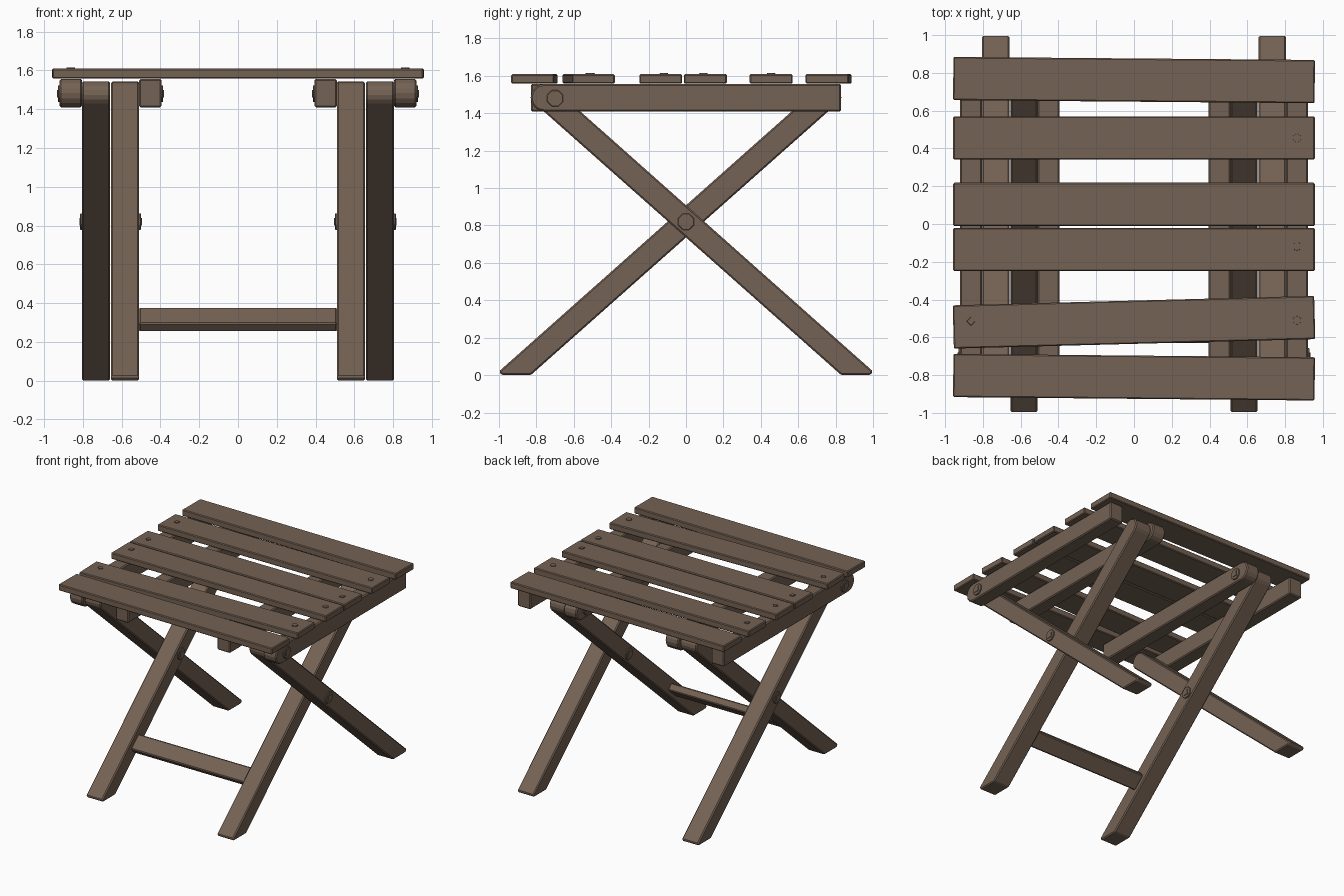
import bpy, bmesh, math
from mathutils import Matrix

if "Cube" in bpy.data.objects:
    bpy.data.objects.remove(bpy.data.objects["Cube"])

wood = bpy.data.materials.new("brown wood")
wood.use_nodes = True
wood.diffuse_color = (0.175, 0.122, 0.088, 1)
wood.node_tree.nodes["Principled BSDF"].inputs["Base Color"].default_value = wood.diffuse_color


def prism(name, x0, x1, profile, bevel=0.008, mirror=True):
    """Extrude a (y, z) outline from x0 to x1, optionally mirrored across x."""
    bm = bmesh.new()
    base = bm.faces.new([bm.verts.new((x0, y, z)) for y, z in profile])
    # Keep the starting face so the solid is closed at both ends
    ext = bmesh.ops.extrude_face_region(bm, geom=[base], use_keep_orig=True)
    for v in ext["geom"]:
        if isinstance(v, bmesh.types.BMVert):
            v.co.x = x1
    bmesh.ops.recalc_face_normals(bm, faces=bm.faces)
    mesh = bpy.data.meshes.new(name)
    bm.to_mesh(mesh)
    bm.free()
    mesh.materials.append(wood)
    ob = bpy.data.objects.new(name, mesh)
    bpy.context.collection.objects.link(ob)
    if bevel:
        mod = ob.modifiers.new("bevel", "BEVEL")
        mod.width = bevel
        mod.segments = 1
        mod.limit_method = "ANGLE"
        mod.angle_limit = math.radians(40)
    if mirror:
        ob.modifiers.new("mirror", "MIRROR")
    return ob


def arc(cy, cz, r, a0, a1, n):
    """Points of an arc in the (y, z) plane, angles in degrees."""
    angles = [math.radians(a0 + (a1 - a0) * i / n) for i in range(n + 1)]
    return [(cy + r * math.cos(a), cz + r * math.sin(a)) for a in angles]


def rect(y0, y1, z0, z1):
    return [(y0, z0), (y1, z0), (y1, z1), (y0, z1)]


def flip(profile):
    return [(-y, z) for y, z in profile]


# Crossed legs: outer pair leans to the front, inner pair to the back
SLOPE, PIVOT = 0.89, 0.82
tilt = math.degrees(math.atan(SLOPE))
leg = [(0.83, 0), (0.985, 0), (1.0, 0.02)]
leg += arc(-0.74, PIVOT + 0.74 * SLOPE, 0.065, 90 - tilt, 270 - tilt, 8)
prism("outer_leg", 0.66, 0.805, leg)
prism("inner_leg", 0.51, 0.655, flip(leg))

# Seat rails, each with one rounded end at its hinge
rail = [(0.83, 1.41), (0.83, 1.557)] + arc(-0.757, 1.4835, 0.0735, 90, 270, 8)
prism("outer_rail", 0.805, 0.92, rail)
prism("inner_rail", 0.395, 0.51, flip(rail))

# Stretcher between the inner legs, turned to lie along them
stretcher = prism("stretcher", -0.512, 0.512, rect(-0.065, 0.065, -0.03, 0.03), mirror=False)
stretcher.matrix_world = (Matrix.Translation((0, -0.567, 0.315))
                          @ Matrix.Rotation(math.radians(tilt), 4, "X"))

# Bolts at the hinges and at the crossings
for name, x, out, y, z in [("hinge_bolt_outer", 0.92, 1, -0.7, 1.48),
                           ("hinge_bolt_inner", 0.395, -1, 0.7, 1.48),
                           ("cross_bolt_outer", 0.805, 1, 0, PIVOT),
                           ("cross_bolt_inner", 0.51, -1, 0, PIVOT)]:
    prism(name + "_nut", x - 0.01 * out, x + 0.009 * out,
          arc(y, z, 0.047, 22.5, 337.5, 7), 0.003)
    prism(name + "_tip", x, x + 0.014 * out, rect(y - 0.02, y + 0.02, z - 0.02, z + 0.02), 0)

# Seat slats: centre y, and twist as y change from the middle to each end
WIDTH, HALF = 0.229, 0.957
slats = [(0.762, -0.008), (0.455, 0), (0.104, 0), (-0.135, 0), (-0.52, 0.025), (-0.811, -0.009)]
for i, (y, skew) in enumerate(slats):
    slat = prism(f"slat_{i + 1}", -HALF, HALF,
                 rect(-WIDTH / 2, WIDTH / 2, 1.558, 1.609), 0.006, False)
    slat.location.y = y
    slat.rotation_euler.z = math.atan(skew / HALF)

# Screw heads on the four middle slats: sides and turn for each head
heads = [(-1, 0.455, 4, 45), (-1, 0.093, 4, 0), (-1, -0.122, 4, 45), (-1, -0.515, 4, 0),
         (1, 0.455, 10, 0), (1, 0.093, 4, 45), (1, -0.118, 10, 0), (1, -0.51, 10, 0)]
for i, (side, y, sides, turn) in enumerate(heads):
    bm = bmesh.new()
    bmesh.ops.create_cone(bm, cap_ends=True, segments=sides, radius1=0.024,
                          radius2=0.022, depth=0.02,
                          matrix=Matrix.Rotation(math.radians(turn), 4, "Z"))
    mesh = bpy.data.meshes.new(f"screw_{i + 1}")
    bm.to_mesh(mesh)
    bm.free()
    mesh.materials.append(wood)
    ob = bpy.data.objects.new(mesh.name, mesh)
    ob.location = (side * 0.863, y, 1.605)
    bpy.context.collection.objects.link(ob)
